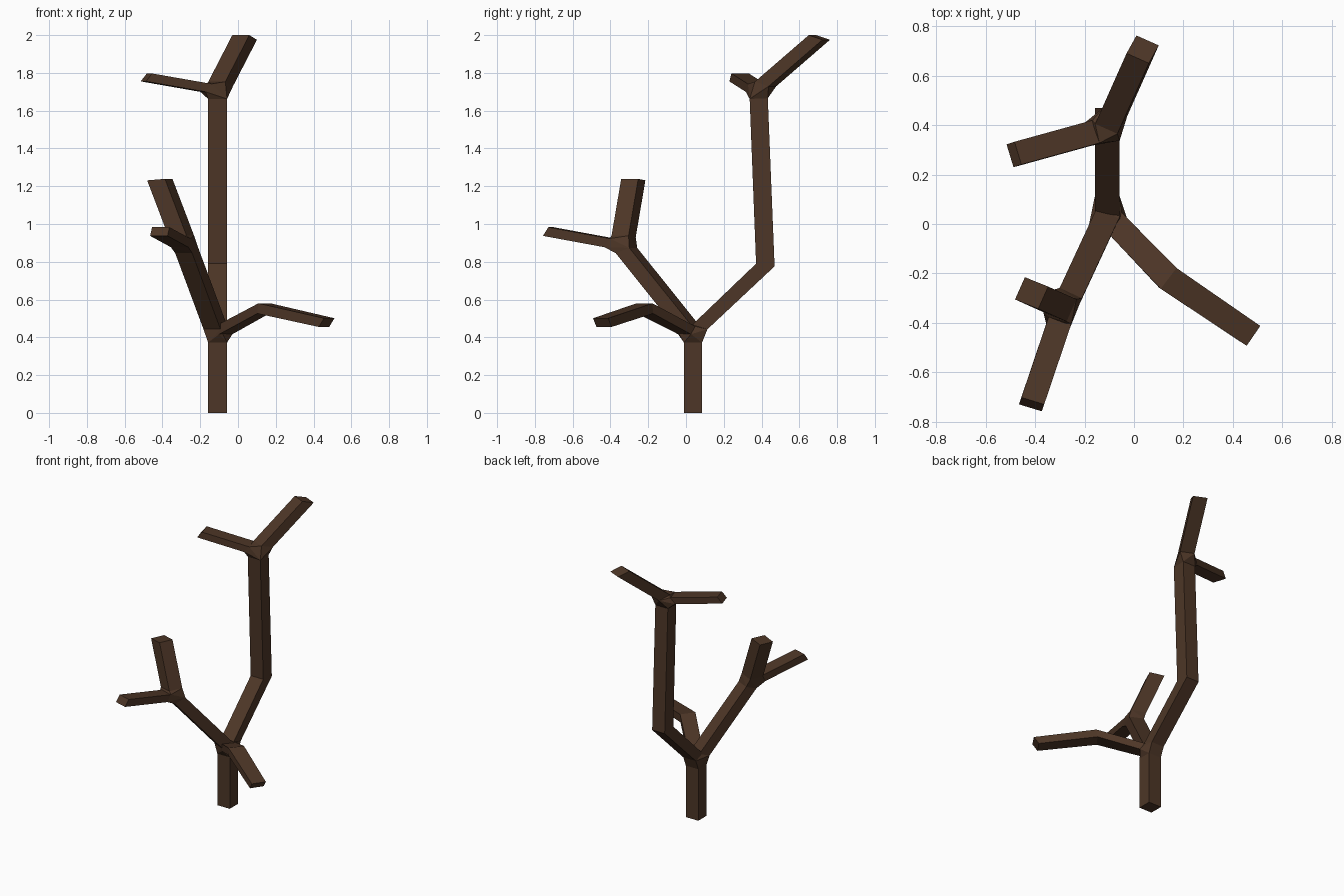
import bpy, bmesh
from itertools import product
from mathutils import Vector as V

if "Cube" in bpy.data.objects:
    bpy.data.objects.remove(bpy.data.objects["Cube"])

bark = bpy.data.materials.new("dark_brown_bark")
bark.diffuse_color = (0.075, 0.037, 0.020, 1)
bark.use_nodes = True
bark.node_tree.nodes["Principled BSDF"].inputs["Base Color"].default_value = bark.diffuse_color
bm = bmesh.new()


def frame(c, w, h):
    """Four-sided cross-section: centre and two half-width vectors."""
    c, w, h = V(c), V(w), V(h)
    return [bm.verts.new(c + a * w + b * h) for a, b in ((-1, -1), (1, -1), (1, 1), (-1, 1))]


def toward(node, tip, d):
    return V(node) + (V(tip) - V(node)).normalized() * d


def tube(*frames):
    """Skin quads between successive frames, using the closest corner pairing."""
    for f, g in zip(frames, frames[1:]):
        orders = [[g[(s + k * i) % 4] for i in range(4)] for s, k in product(range(4), (1, -1))]
        g = min(orders, key=lambda o: sum((a.co - b.co).length_squared for a, b in zip(f, o)))
        for i in range(4):
            j = (i + 1) % 4
            bm.faces.new((f[i], f[j], g[j], g[i]))


def joint(*frames):
    """Hull around a fork, left open where the limbs attach."""
    out = bmesh.ops.convex_hull(bm, input=[v for f in frames for v in f])
    faces = {e for e in out["geom"] if isinstance(e, bmesh.types.BMFace)}
    caps = [f for f in faces if any(set(f.verts) <= set(fr) for fr in frames)]
    bmesh.ops.delete(bm, geom=caps, context="FACES")


# Fork points
low = (-0.108, 0.037, 0.42)
high = (-0.108, 0.385, 1.71)
left = (-0.282, -0.338, 0.888)
X = (0.05, 0, 0)

# Trunk
trunk = [frame((-0.108, 0.037, z), X, (0, 0.048, 0)) for z in (0, 0.372)]

# Tall back limb with its elbow
back = [frame(toward(low, (-0.108, 0.42, 0.783), 0.05), X, (0, 0.040, -0.012)),
        frame((-0.108, 0.420, 0.783), X, (0, 0.049, -0.007)),
        frame((-0.108, 0.385, 1.664), X, (0, 0.048, 0.002))]

# Drooping right limb
right = [frame(toward(low, (0.137, -0.218, 0.553), 0.05), (0.035, 0.034, 0), (-0.011, 0.011, 0.021)),
         frame((0.137, -0.218, 0.553), (0.032, 0.042, 0), (0.003, -0.002, 0.027)),
         frame((0.469, -0.443, 0.478), (0.0275, 0.040, 0), (0.014, -0.009, 0.023))]

# Left front limb
front = [frame(toward(a, b, d), (0.045, -0.021, 0), (-0.016, -0.036, -0.014))
         for a, b, d in ((low, left, 0.05), (left, low, 0.038))]


def twig(node, tip, d, w, h):
    return [frame(toward(node, tip, d), w, h), frame(tip, w, h)]


# Twigs at the upper and left forks
top_twig = twig(high, (0.035, 0.706, 1.9875), 0.05, (0.045, -0.020, 0), (0.020, 0.036, -0.0125))
side_twig = twig(high, (-0.485, 0.281, 1.776), 0.065, (0.014, -0.046, 0), (0.016, 0.0055, 0.021))
up_twig = twig(left, (-0.414, -0.279, 1.235), 0.05, (0.047, -0.019, 0.004), (0.020, 0.045, 0))
out_twig = twig(left, (-0.414, -0.729, 0.960), 0.07, (0.046, -0.014, 0), (0.005, 0.014, 0.023))

joint(trunk[-1], back[0], right[0], front[0])
joint(back[-1], top_twig[0], side_twig[0])
joint(front[-1], up_twig[0], out_twig[0])
for limb in (trunk, back, right, front, top_twig, side_twig, up_twig, out_twig):
    tube(*limb)
for cap in (trunk[0], right[-1], top_twig[-1], side_twig[-1], up_twig[-1], out_twig[-1]):
    bm.faces.new(cap)

bmesh.ops.recalc_face_normals(bm, faces=bm.faces)
mesh = bpy.data.meshes.new("bare_tree")
bm.to_mesh(mesh)
bm.free()
mesh.materials.append(bark)
bpy.context.collection.objects.link(bpy.data.objects.new("bare_tree", mesh))
